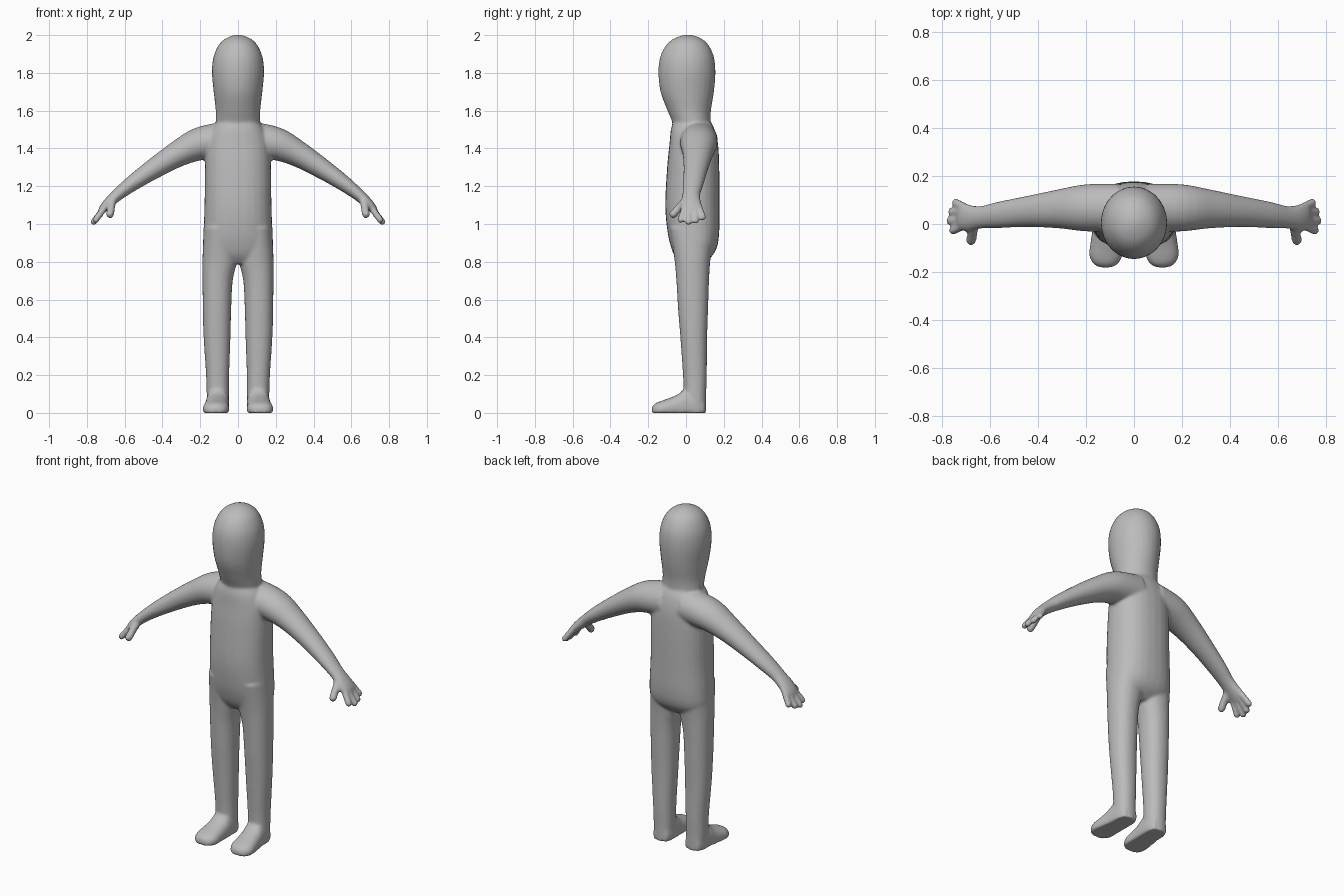
import bpy, bmesh, math
from mathutils import Vector

if "Cube" in bpy.data.objects:
    bpy.data.objects.remove(bpy.data.objects["Cube"])

SIDES = 28
bm = bmesh.new()


def smooth_rows(rows, sub=4):
    """Catmull-Rom interpolation of whole rows (positions and radii)."""
    out = []
    last = len(rows) - 1
    for i in range(last):
        a, b, c, d = rows[max(i - 1, 0)], rows[i], rows[i + 1], rows[min(i + 2, last)]
        for k in range(sub):
            t = k / sub
            out.append([0.5 * (2 * q + (r - p) * t + (2 * p - 5 * q + 4 * r - s) * t * t
                               + (3 * q - p - 3 * r + s) * t ** 3)
                        for p, q, r, s in zip(a, b, c, d)])
    return out + [list(rows[-1])]


def sweep(rows, frame=None, power=2.0, side=1, floor=False):
    """Closed tube through rows of (x, y, z, radius_u, radius_v)."""
    rows = smooth_rows(rows)
    rings = []
    for i, row in enumerate(rows):
        centre = Vector(row[:3])
        if frame:
            u, v = Vector(frame[0]), Vector(frame[1])
        else:
            ahead, behind = rows[min(i + 1, len(rows) - 1)], rows[max(i - 1, 0)]
            t = (Vector(ahead[:3]) - Vector(behind[:3])).normalized()
            u = t.cross(Vector((0, 1, 0))).normalized()
            v = u.cross(t)
        ru, rv = max(row[3], 0.001), max(row[4], 0.001)
        ring = []
        for k in range(SIDES):
            a = 2 * math.pi * k / SIDES
            c, s = math.cos(a), math.sin(a)
            p = centre + u * ru * math.copysign(abs(c) ** (2 / power), c) \
                       + v * rv * math.copysign(abs(s) ** (2 / power), s)
            if floor:
                p.z = max(p.z, 0)
            ring.append(bm.verts.new((p.x * side, p.y, p.z)))
        rings.append(ring)
    for r0, r1 in zip(rings, rings[1:]):
        for k in range(SIDES):
            n = (k + 1) % SIDES
            bm.faces.new((r0[k], r0[n], r1[n], r1[k]))
    bm.faces.new(rings[0][::-1])
    bm.faces.new(rings[-1])


def column(rows, **kw):
    """Upright tube from rows of (z, x centre, half width, front y, back y)."""
    sweep([(x, (f + b) / 2, z, w, (b - f) / 2) for z, x, w, f, b in rows],
          frame=((1, 0, 0), (0, 1, 0)), **kw)


def finger(base, tip, radius, side):
    """Round-ended finger."""
    base, tip = Vector(base), Vector(tip)
    length = (tip - base).length
    steps = [(0, 1), (0.5, 1.0), (1 - radius / length, 1),
             (1 - 0.4 * radius / length, 0.8), (1, 0.15)]
    sweep([(*base.lerp(tip, f), radius * r, radius * r) for f, r in steps], side=side)


# Head and neck
column([(1.42, 0, .10, -.05, .13), (1.53, 0, .117, -.07, .13), (1.60, 0, .118, -.098, .132),
        (1.70, 0, .129, -.135, .148), (1.80, 0, .138, -.146, .156), (1.88, 0, .131, -.138, .149),
        (1.94, 0, .107, -.110, .124), (1.975, 0, .076, -.075, .092), (1.995, 0, .037, -.032, .05),
        (2.002, 0, .008, 0, .018)])

# Torso and hips
column([(1.55, 0, .10, -.065, .125), (1.50, 0, .14, -.080, .152), (1.42, 0, .168, -.088, .170),
        (1.30, 0, .175, -.100, .176), (1.10, 0, .177, -.110, .177), (0.96, 0, .183, -.098, .176),
        (0.88, 0, .184, -.080, .165), (0.83, 0, .172, -.060, .138), (0.79, 0, .135, -.03, .09)],
       power=2.3)

for side in (-1, 1):
    # Leg
    column([(0.98, .094, .086, -.085, .15), (0.82, .096, .092, -.062, .130),
            (0.70, .108, .080, -.051, .122), (0.55, .111, .075, -.042, .117),
            (0.40, .111, .071, -.030, .112), (0.20, .108, .061, -.016, .110),
            (0.10, .107, .059, -.012, .107), (0.0, .106, .056, -.012, .106)],
           power=2.2, side=side)

    # Foot with flat sole
    foot = [(.10, .106, .042, .08), (.06, .106, .058, .12), (0, .108, .062, .13),
            (-.04, .111, .064, .10), (-.09, .115, .068, .078), (-.13, .117, .069, .064),
            (-.16, .118, .056, .052), (-.176, .118, .036, .038), (-.182, .118, .012, .022)]
    sweep([(x, y, h * .3, w, h * .7) for y, x, w, h in foot],
          frame=((1, 0, 0), (0, 0, 1)), power=2.3, side=side, floor=True)

    # Arm and palm
    sweep([(.06, .068, 1.445, .098, .100), (.20, .067, 1.425, .088, .098),
           (.32, .062, 1.370, .069, .080), (.45, .051, 1.290, .054, .064),
           (.56, .038, 1.215, .042, .055), (.635, .028, 1.157, .033, .047),
           (.685, .026, 1.112, .028, .055), (.715, .030, 1.080, .022, .056),
           (.728, .032, 1.065, .014, .048)], side=side)

    # Fingers and thumb
    for y0, tip in ((.068, (.752, .094, 1.022)), (.045, (.768, .052, 1.004)),
                    (.018, (.775, .012, .997)), (-.004, (.763, -.032, 1.008))):
        finger((.700, y0, 1.095), tip, .0175, side)
    finger((.665, -.002, 1.125), (.680, -.082, 1.035), .021, side)

# Fuse every part into one continuous skin
bmesh.ops.recalc_face_normals(bm, faces=bm.faces[:])
mesh = bpy.data.meshes.new("body")
bm.to_mesh(mesh)
bm.free()
body = bpy.data.objects.new("body", mesh)
bpy.context.collection.objects.link(body)
mesh.shade_smooth()

grey = bpy.data.materials.new("plain grey")
grey.diffuse_color = (0.5, 0.5, 0.5, 1)
grey.use_nodes = True
grey.node_tree.nodes["Principled BSDF"].inputs["Base Color"].default_value = grey.diffuse_color
mesh.materials.append(grey)

fuse = body.modifiers.new("fuse", 'REMESH')
fuse.mode = 'VOXEL'
fuse.voxel_size = 0.008
fuse.use_smooth_shade = True
soften = body.modifiers.new("soften", 'SMOOTH')
soften.factor = 0.5
soften.iterations = 7
